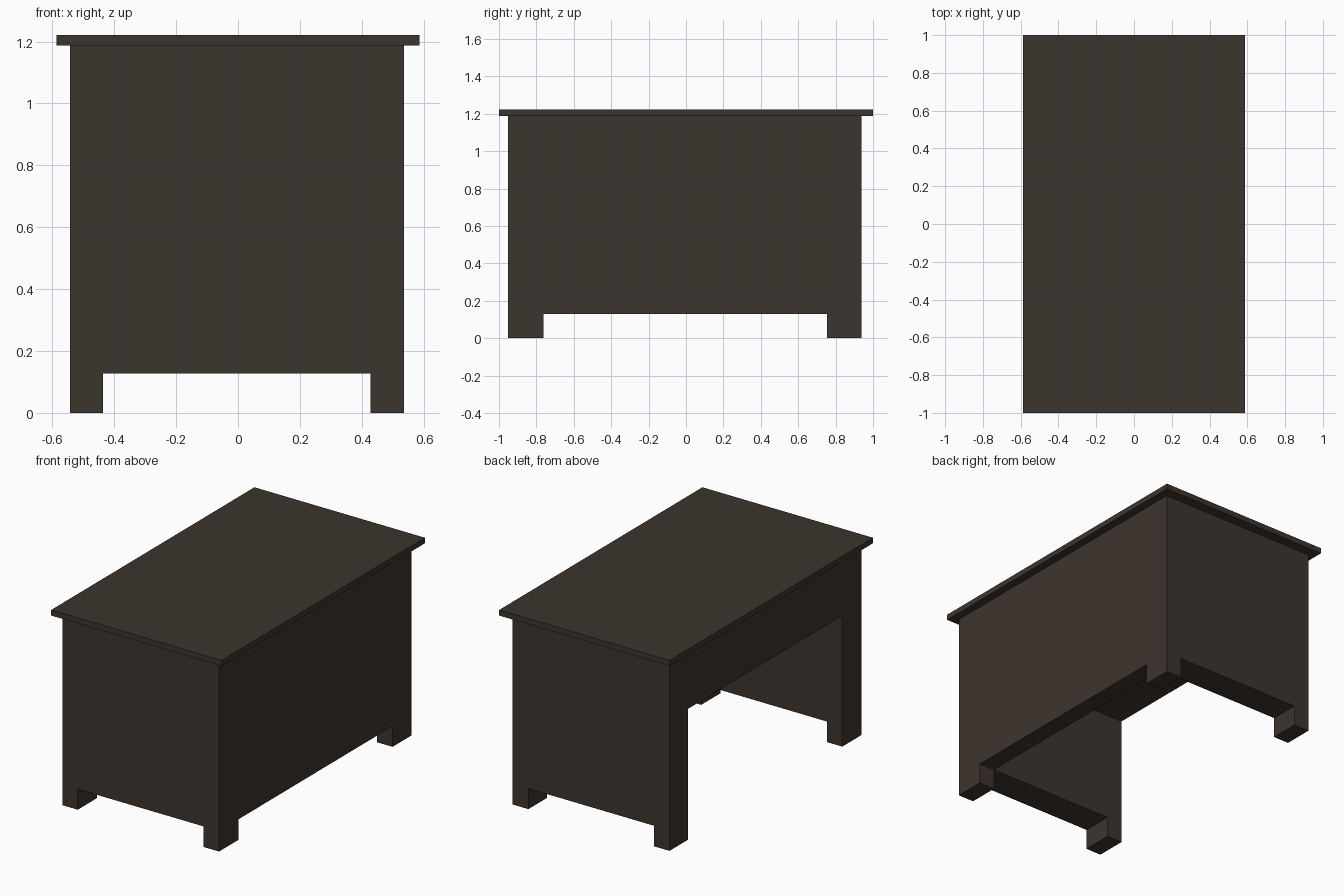
import bpy

if "Cube" in bpy.data.objects:
    bpy.data.objects.remove(bpy.data.objects["Cube"])

wood = bpy.data.materials.new("dark brown wood")
wood.diffuse_color = (0.046, 0.035, 0.027, 1.0)
wood.use_nodes = True
wood.node_tree.nodes["Principled BSDF"].inputs["Base Color"].default_value = wood.diffuse_color


def box(name, x0, x1, y0, y1, z0, z1):
    """Box between two corners, with the wood material."""
    bpy.ops.mesh.primitive_cube_add(size=1, location=((x0 + x1) / 2, (y0 + y1) / 2, (z0 + z1) / 2))
    ob = bpy.context.object
    ob.name = name
    ob.scale = (x1 - x0, y1 - y0, z1 - z0)
    bpy.ops.object.transform_apply(location=True, rotation=False, scale=True)
    ob.data.materials.append(wood)
    return ob


def cut(target, *bounds):
    """Carve a box-shaped opening out of the target."""
    cutter = box("cutter", *bounds)
    cutter.hide_render = True
    mod = target.modifiers.new("opening", 'BOOLEAN')
    mod.operation = 'DIFFERENCE'
    mod.solver = 'EXACT'
    mod.object = cutter
    bpy.context.view_layer.objects.active = target
    bpy.ops.object.modifier_apply(modifier=mod.name)
    bpy.data.objects.remove(cutter, do_unlink=True)


# Outer body and inner faces of the legs
X0, X1, Y0, Y1 = -0.543, 0.537, -0.953, 0.938
LX0, LX1, LY0, LY1 = -0.437, 0.429, -0.762, 0.754
FOOT, KNEE, TOP = 0.128, 0.815, 1.187

# Desk body: solid carcass with openings between the feet
body = box("desk_body", X0, X1, Y0, Y1, 0, TOP)
cut(body, LX0, LX1, -1.2, 1.2, -0.2, FOOT)
cut(body, -0.8, 0.8, LY0, LY1, -0.2, FOOT)

# Kneehole, open to the left side and closed by the right panel
cut(body, -0.8, LX1, LY0, LY1, -0.2, KNEE)

# Overhanging desk top
box("desk_top", -0.587, 0.587, -1.0, 1.0, TOP, 1.222)
